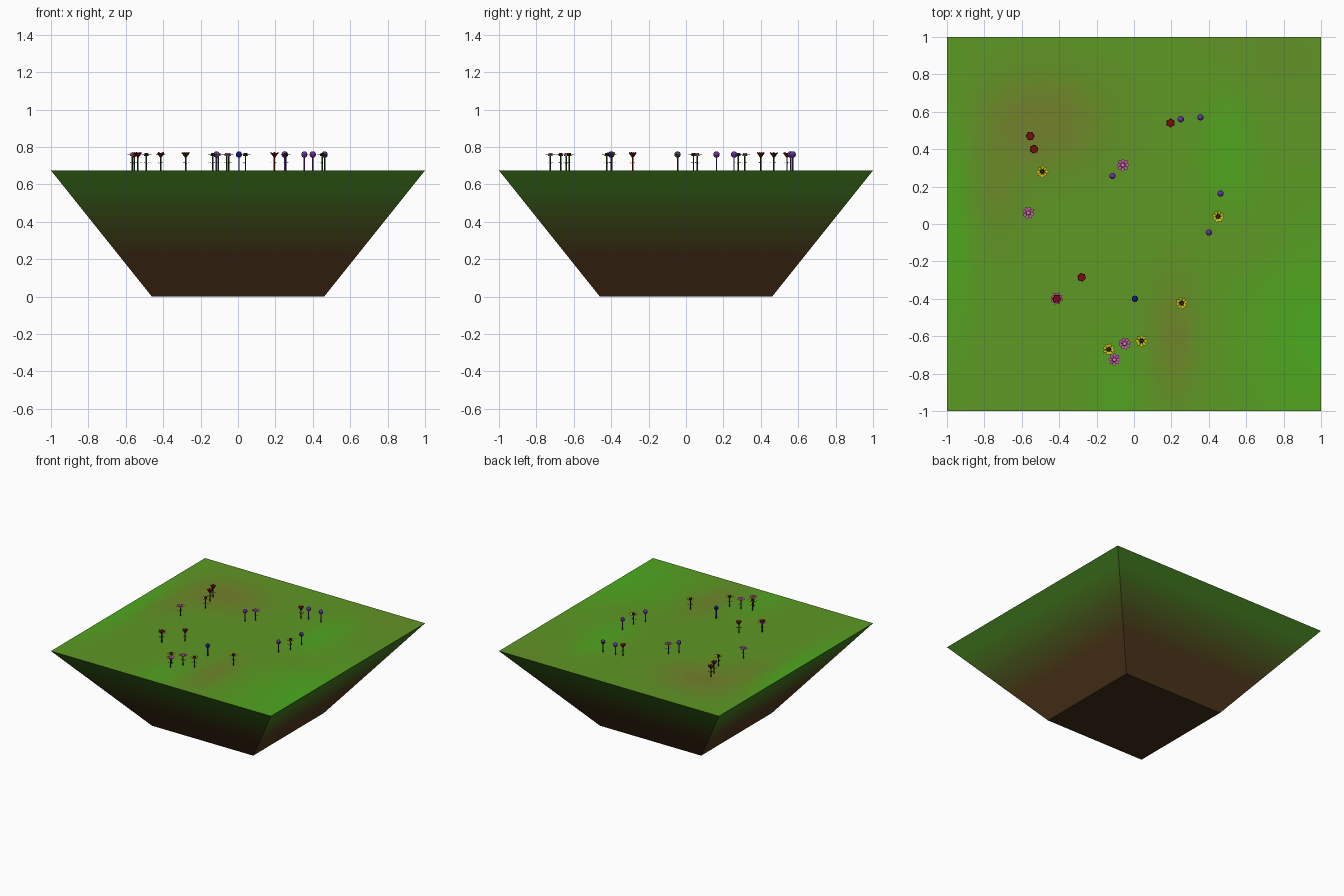
import bpy, bmesh, math
from mathutils import Matrix, Vector

if "Cube" in bpy.data.objects:
    bpy.data.objects.remove(bpy.data.objects["Cube"])

TOP = 0.675      # height of the grass surface
BASE = 0.46      # half width at the bottom


def mat(name, r, g, b):
    lin = [(c / 255 / 12.92) if c < 10 else ((c / 255 + 0.055) / 1.055) ** 2.4 for c in (r, g, b)]
    m = bpy.data.materials.new(name)
    m.diffuse_color = (*lin, 1)
    m.use_nodes = True
    m.node_tree.nodes["Principled BSDF"].inputs["Base Color"].default_value = m.diffuse_color
    return m


def mix(a, b, t):
    return [p + (q - p) * t for p, q in zip(a, b)]


def finish(bm, name, mats):
    me = bpy.data.meshes.new(name)
    bm.to_mesh(me)
    bm.free()
    for m in mats:
        me.materials.append(m)
    ob = bpy.data.objects.new(name, me)
    bpy.context.collection.objects.link(ob)
    return ob


# soil block: tapered sides in bands fading from brown to green
N = 20
brown, green, dark = (82, 57, 28), (68, 125, 32), (62, 44, 24)
bm = bmesh.new()
rings = []
for i in range(N + 1):
    h = BASE + (1 - BASE) * i / N
    rings.append([bm.verts.new((sx * h, sy * h, TOP * i / N))
                  for sx, sy in ((-1, -1), (1, -1), (1, 1), (-1, 1))])
for i in range(N):
    for k in range(4):
        n = (k + 1) % 4
        f = bm.faces.new((rings[i][k], rings[i][n], rings[i + 1][n], rings[i + 1][k]))
        f.material_index = i
bottom = bm.faces.new(rings[0][::-1])
bottom.material_index = N
band_mats = []
for i in range(N):
    t = min(1, max(0, ((i + 0.5) / N - 0.33) / 0.55))
    band_mats.append(mat(f"soil_{i}", *mix(brown, green, t)))
finish(bm, "soil_block", band_mats + [mat("soil_base", *dark)])


# grass surface: flat grid with soft bright and worn patches
def spot(x, y, cx, cy, sx, sy):
    return math.exp(-((x - cx) / sx) ** 2 - ((y - cy) / sy) ** 2)


def wear(x, y):
    worn = (spot(x, y, -0.5, 0.55, 0.35, 0.25) + 0.5 * spot(x, y, -0.75, 0.15, 0.15, 0.25)
            + 0.8 * spot(x, y, 0.22, -0.6, 0.13, 0.32) + 0.25 * spot(x, y, 0.75, 0.9, 0.4, 0.3)
            + 0.25 * spot(x, y, 0.6, -0.1, 0.25, 0.15))
    lush = (spot(x, y, -1.0, 0.0, 0.15, 0.7) + spot(x, y, 1.0, -0.6, 0.45, 0.6)
            + 0.8 * spot(x, y, 0.5, 0.4, 0.15, 0.35) + 0.6 * spot(x, y, -0.1, -0.9, 0.15, 0.3))
    return min(1, max(0, 0.4 + 0.5 * worn - 0.4 * lush))


LEVELS = 16
bm = bmesh.new()
bmesh.ops.create_grid(bm, x_segments=56, y_segments=56, size=1, matrix=Matrix.Translation((0, 0, TOP)))
for f in bm.faces:
    c = f.calc_center_median()
    f.material_index = round(wear(c.x, c.y) * (LEVELS - 1))
finish(bm, "grass_surface", [mat(f"grass_{i}", *mix((75, 172, 30), (122, 122, 46), i / (LEVELS - 1)))
                             for i in range(LEVELS)])


# flower building blocks
def paint(bm, idx, start):
    bm.faces.ensure_lookup_table()
    for f in bm.faces[start:]:
        f.material_index = idx


def cone(bm, idx, r1, r2, z1, z2, seg=6, caps=True):
    n = len(bm.faces)
    bmesh.ops.create_cone(bm, cap_ends=caps, segments=seg, radius1=r1, radius2=r2, depth=z2 - z1,
                          matrix=Matrix.Translation((0, 0, (z1 + z2) / 2)))
    paint(bm, idx, n)


def blade(bm, idx, ang, r0, r1, w, z0, z1):
    # pointed leaf or petal running outward
    rot = Matrix.Rotation(ang, 3, 'Z')
    zm = z0 + (z1 - z0) * 0.75
    pts = [(r0, 0, z0), (r0 + (r1 - r0) * 0.65, -w, zm), (r1, 0, z1), (r0 + (r1 - r0) * 0.65, w, zm)]
    f = bm.faces.new([bm.verts.new(rot @ Vector(p)) for p in pts])
    f.material_index = idx


def leaves(bm):
    for k in range(3):
        blade(bm, 0, 0.4 + k * math.tau / 3, 0.002, 0.024, 0.005, 0.037, 0.044)


def tulip(bm):
    cone(bm, 0, 0.004, 0.004, 0, 0.072)
    leaves(bm)
    cone(bm, 1, 0.005, 0.021, 0.070, 0.092, 8)
    for k in range(6):
        blade(bm, 1, k * math.tau / 6, 0.008, 0.024, 0.009, 0.078, 0.098)


def daisy(bm):
    cone(bm, 0, 0.004, 0.004, 0, 0.080)
    leaves(bm)
    for k in range(8):
        blade(bm, 1, k * math.tau / 8, 0.005, 0.034, 0.010, 0.080, 0.085)
    cone(bm, 2, 0.013, 0.010, 0.076, 0.092, 8)


def globe(bm):
    cone(bm, 0, 0.004, 0.004, 0, 0.075)
    n = len(bm.faces)
    bmesh.ops.create_uvsphere(bm, u_segments=10, v_segments=7, radius=0.0175,
                              matrix=Matrix.Translation((0, 0, 0.085)))
    paint(bm, 1, n)


stem = mat("stem_green", 28, 62, 24)
red, yellow = mat("red", 120, 12, 14), mat("yellow", 205, 195, 30)
pink, purple, blue = mat("pink", 205, 95, 180), mat("purple", 105, 50, 165), mat("blue", 25, 20, 140)
seed, pale = mat("seed_dark", 50, 38, 15), mat("pale_pink", 225, 130, 170)

beds = [
    ("tulip", tulip, [stem, red], [(-.555, .47), (-.535, .40), (.195, .54), (-.28, -.285), (-.413, -.40)]),
    ("yellow_daisy", daisy, [stem, yellow, seed],
     [(-.49, .28), (.45, .04), (.255, -.423), (.04, -.625), (-.135, -.67)]),
    ("pink_daisy", daisy, [stem, pink, pale],
     [(-.06, .315), (-.565, .06), (-.05, -.64), (-.105, -.725), (-.413, -.398)]),
    ("purple_globe", globe, [stem, purple],
     [(.25, .56), (.355, .57), (-.115, .257), (.463, .163), (.40, -.045)]),
    ("blue_globe", globe, [stem, blue], [(.005, -.40)]),
]

# plant the flowers
for name, build, mats, spots in beds:
    bm = bmesh.new()
    build(bm)
    first = finish(bm, f"{name}_1", mats)
    for i, (x, y) in enumerate(spots):
        ob = first
        if i:
            ob = bpy.data.objects.new(f"{name}_{i + 1}", first.data)
            bpy.context.collection.objects.link(ob)
        ob.location = (x, y, TOP)
        ob.rotation_euler.z = i * 1.3
